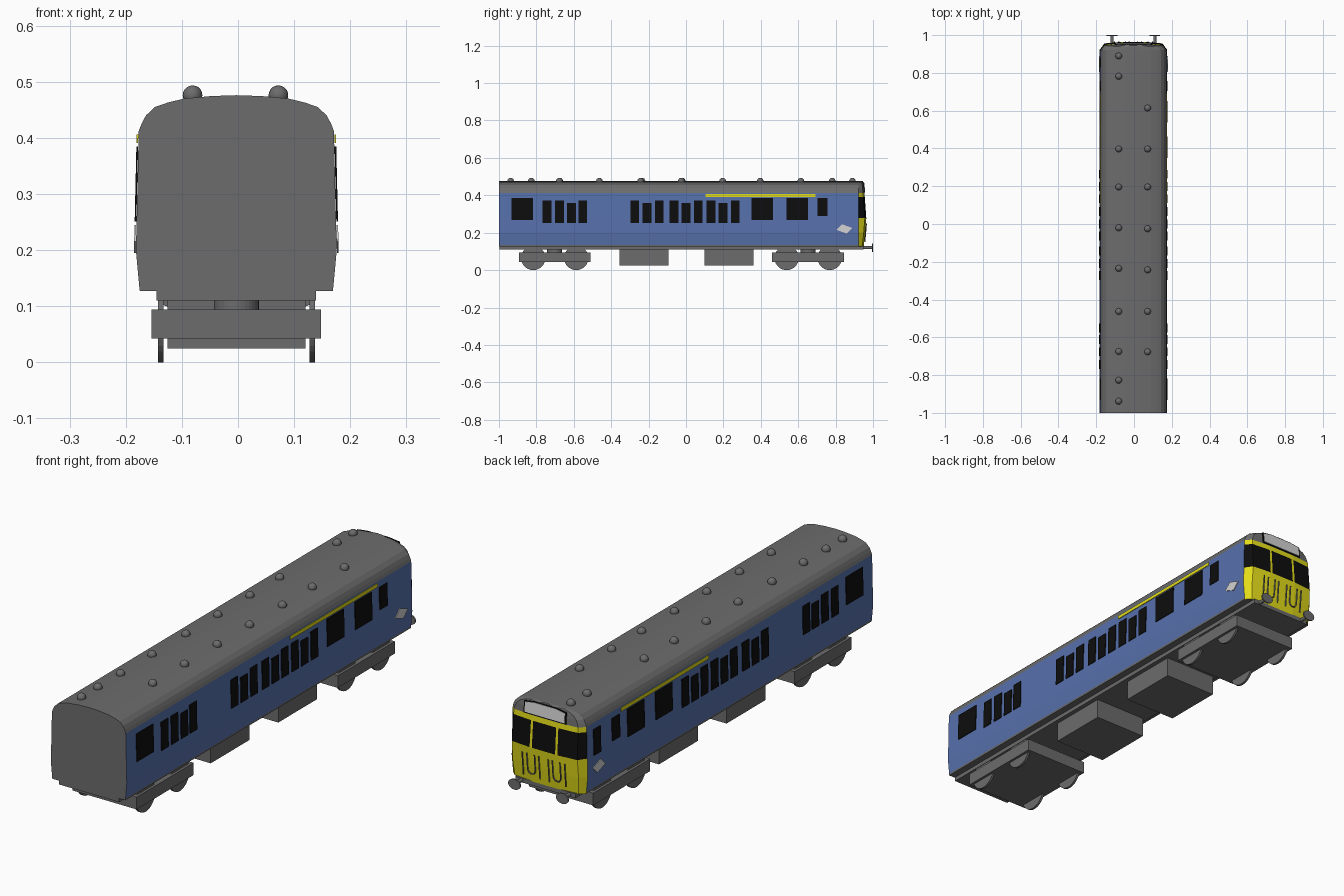
import bpy, bmesh, math
from mathutils import Vector

if "Cube" in bpy.data.objects:
    bpy.data.objects.remove(bpy.data.objects["Cube"])

CX = -0.003  # lateral centre of the vehicle


def material(name, rgb):
    m = bpy.data.materials.new(name)
    m.diffuse_color = (*rgb, 1)
    m.use_nodes = True
    m.node_tree.nodes["Principled BSDF"].inputs["Base Color"].default_value = m.diffuse_color
    return m


GREY = material("dark grey", (0.15, 0.15, 0.15))
BLUE = material("blue", (0.095, 0.165, 0.41))
YELLOW = material("yellow", (0.76, 0.71, 0.01))
BLACK = material("black", (0.004, 0.004, 0.004))
PALE = material("pale grey", (0.65, 0.65, 0.65))


def make(name, bm, *mats):
    me = bpy.data.meshes.new(name)
    bmesh.ops.recalc_face_normals(bm, faces=bm.faces)
    bm.to_mesh(me)
    bm.free()
    ob = bpy.data.objects.new(name, me)
    bpy.context.collection.objects.link(ob)
    for m in mats:
        me.materials.append(m)
    return ob


def box(name, lo, hi, mat):
    bm = bmesh.new()
    bmesh.ops.create_cube(bm, size=1)
    for v in bm.verts:
        v.co = Vector([(a + b) / 2 + c * (b - a) for a, b, c in zip(lo, hi, v.co)])
        v.co.x += CX
    return make(name, bm, mat)


def cylinder(name, loc, r, depth, axis, mat, segs=32, scale=(1, 1, 1)):
    bm = bmesh.new()
    bmesh.ops.create_cone(bm, cap_ends=True, segments=segs, radius1=r, radius2=r, depth=depth)
    rot = Vector((0, 0, 1)).rotation_difference(Vector(axis))
    for v in bm.verts:
        p = rot @ v.co
        v.co = Vector([p[i] * scale[i] + loc[i] for i in range(3)])
        v.co.x += CX
    return make(name, bm, mat)


def plates(name, polys, mat, thick=0.003):
    """Thin plates from lists of 3D corners."""
    bm = bmesh.new()
    for pts in polys:
        bm.faces.new([bm.verts.new((x + CX, y, z)) for x, y, z in pts])
    ob = make(name, bm, mat)
    s = ob.modifiers.new("thickness", 'SOLIDIFY')
    s.thickness, s.offset = thick, 0
    return ob


# Body section: height, half width, y of the cab face
LEVELS = [(0.127, 0.172, 0.950), (0.135, 0.173, 0.951), (0.20, 0.179, 0.958),
          (0.278, 0.177, 0.964), (0.39, 0.1745, 0.956), (0.412, 0.174, 0.954),
          (0.425, 0.169, 0.953), (0.44, 0.161, 0.952), (0.455, 0.145, 0.950),
          (0.463, 0.122, 0.949), (0.470, 0.093, 0.948), (0.4745, 0.045, 0.946), (0.476, 0, 0.945)]


def lookup(z, k):
    for a, b in zip(LEVELS, LEVELS[1:]):
        if z <= b[0]:
            return a[k] + (b[k] - a[k]) * (z - a[0]) / (b[0] - a[0])
    return LEVELS[-1][k]


def loop(hw, yf):
    cab = [(-1, 0.922), (-0.87, yf - 0.008), (-0.37, yf), (-0.31, yf)]
    half = [(-1, -1)] + cab
    return [(u * hw, y) for u, y in half] + [(-u * hw, y) for u, y in reversed(half)]


# Body shell with blue sides, yellow cab and windscreen band
bm = bmesh.new()
rows = [[bm.verts.new((x + CX, y, z)) for x, y in loop(hw, yf)] for z, hw, yf in LEVELS]
bm.faces.new(rows[0])
n = len(rows[0])
for (za, *_), (zb, *_), a, b in zip(LEVELS, LEVELS[1:], rows, rows[1:]):
    for i in range(n):
        j = (i + 1) % n
        f = bm.faces.new((a[i], a[j], b[j], b[i]))
        mid = (za + zb) / 2
        if i in (0, n - 2):                       # long sides
            f.material_index = 1 if 0.135 < mid < 0.412 else 0
        elif i != n - 1 and mid < 0.412:          # cab front
            pillar = i in (3, n - 4 - 1)
            f.material_index = 3 if 0.278 < mid < 0.39 and not pillar else 2
bmesh.ops.remove_doubles(bm, verts=bm.verts, dist=1e-5)
make("body_shell", bm, GREY, BLUE, YELLOW, BLACK)


# Side plates that follow the body side
def side_poly(s, pts, lift=0.002):
    return [(s * (lookup(z, 1) + lift), y, z) for y, z in pts]


def rect(y0, y1, z0, z1):
    return [(y0, z0), (y1, z0), (y1, z1), (y0, z1)]


windows = [rect(y, y + 0.114, 0.267, 0.385) for y in (-0.933, 0.35, 0.538)]
windows.append(rect(0.703, 0.756, 0.289, 0.385))
for y, top in [(-0.767, 0.372), (-0.70, 0.372), (-0.635, 0.358), (-0.575, 0.372)]:
    windows.append(rect(y, y + 0.047, 0.251, top))
for start in (-0.297, -0.088, 0.11):              # three-light groups
    for k, top in enumerate((0.372, 0.358, 0.372)):
        y = start + k * 0.065
        windows.append(rect(y, y + 0.047, 0.251, top))
for s, side in ((1, "right"), (-1, "left")):
    cab_window = [rect(0.832, 0.88, 0.275, 0.385)] if s < 0 else []
    plates(side + "_windows", [side_poly(s, p) for p in windows + cab_window], BLACK)
    plates(side + "_yellow_stripe", [side_poly(s, rect(0.104, 0.692, 0.391, 0.406))], YELLOW)
    plates(side + "_pale_panel", [side_poly(s, [(0.805, 0.215), (0.86, 0.195),
                                                (0.89, 0.225), (0.835, 0.245)])], PALE)


# Indicator panel above the windscreen
def cab_poly(pts, lift):
    return [(x, lookup(z, 2) + lift, z) for x, z in pts]


plates("indicator_frame", [cab_poly([(-0.1, 0.414), (0.1, 0.414), (0.1, 0.464),
                                     (0.05, 0.471), (-0.05, 0.471), (-0.1, 0.464)], 0.001)], BLACK)
plates("indicator_panel", [cab_poly([(-0.094, 0.419), (0.094, 0.419), (0.094, 0.460),
                                     (0.05, 0.467), (-0.05, 0.467), (-0.094, 0.460)], 0.003)], PALE)


# Pipes and hoses on the cab front
def pipe(name, pts):
    cu = bpy.data.curves.new(name, 'CURVE')
    cu.dimensions = '3D'
    cu.bevel_depth, cu.bevel_resolution = 0.003, 1
    sp = cu.splines.new('POLY')
    sp.points.add(len(pts) - 1)
    for p, (x, z) in zip(sp.points, pts):
        p.co = (x + CX, lookup(z, 2) + 0.003, z, 1)
    cu.materials.append(GREY)
    bpy.context.collection.objects.link(bpy.data.objects.new(name, cu))


for s in (1, -1):
    pipe("cab_pipe", [(s * 0.1, 0.15), (s * 0.1, 0.25)])
    pipe("cab_pipe", [(s * 0.022, 0.15), (s * 0.022, 0.25)])
    arc = [(s * 0.06 + 0.018 * math.cos(t), 0.18 - 0.018 * math.sin(t))
           for t in [math.pi * k / 6 for k in range(7)]]
    pipe("cab_hose", [(arc[0][0], 0.25)] + arc + [(arc[-1][0], 0.25)])

# Roof vents
vents = [(-0.078, y) for y in (0.89, 0.782, 0.397, 0.196, -0.02, -0.235, -0.463, -0.675, -0.827, -0.938)]
vents += [(0.075, y) for y in (0.614, 0.397, 0.196, -0.025, -0.243, -0.463, -0.677)]
bm = bmesh.new()
for x, y in vents:
    made = bmesh.ops.create_uvsphere(bm, u_segments=16, v_segments=10, radius=0.0175)
    bmesh.ops.translate(bm, verts=made["verts"], vec=(x + CX, y, 0.476))
for f in bm.faces:
    f.smooth = True
make("roof_vents", bm, GREY)

# Underframe and equipment boxes
box("underframe", (-0.142, -0.998, 0.11), (0.142, 0.95, 0.129), GREY)
for y in (-0.355, 0.1):
    box("equipment_box", (-0.123, y, 0.025), (0.123, y + 0.262, 0.115), GREY)

# Bogies
for yc in (-0.702, 0.653):
    box("bogie_frame", (-0.151, yc - 0.192, 0.042), (0.151, yc + 0.192, 0.094), GREY)
    cylinder("bogie_pivot", (0, yc, 0.103), 0.04, 0.022, (0, 0, 1), GREY)
    for dy in (-0.115, 0.115):
        for s in (1, -1):
            cylinder("wheel", (s * 0.135, yc + dy, 0.065), 0.065, 0.01, (1, 0, 0), GREY)

# Buffers
for s in (1, -1):
    cylinder("buffer_shank", (s * 0.113, 0.965, 0.12), 0.008, 0.06, (0, 1, 0), GREY, 12)
    cylinder("buffer_head", (s * 0.113, 0.997, 0.12), 0.022, 0.006, (0, 1, 0), GREY, 24, (1.3, 1, 1))
